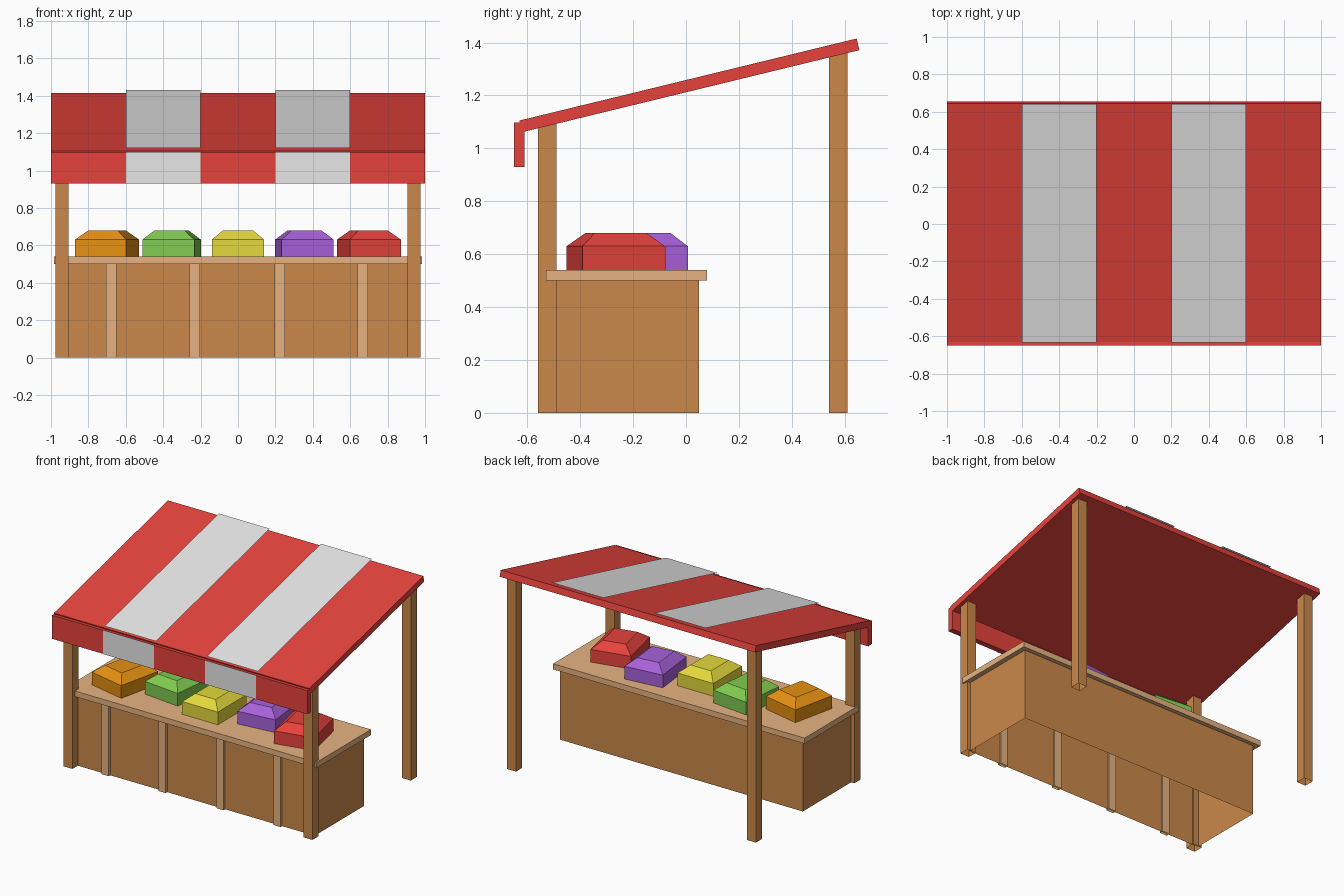
import bpy, bmesh
from math import atan2, cos, sin
from mathutils import Matrix, Vector

cube = bpy.data.objects.get("Cube")
if cube:
    bpy.data.objects.remove(cube, do_unlink=True)


def material(name, *rgb):
    m = bpy.data.materials.new(name)
    m.use_nodes = True
    m.diffuse_color = (*rgb, 1)
    m.node_tree.nodes["Principled BSDF"].inputs["Base Color"].default_value = (*rgb, 1)
    return m


wood = material("brown wood", 0.6, 0.25, 0.07)
pale_wood = material("pale wood", 0.8, 0.45, 0.22)
red = material("red", 0.8, 0.055, 0.045)
white = material("off white", 0.8, 0.8, 0.8)
orange = material("orange", 0.8, 0.28, 0.006)
green = material("green", 0.22, 0.6, 0.083)
yellow = material("yellow", 0.78, 0.69, 0.045)
purple = material("purple", 0.39, 0.12, 0.7)


def finish(name, bm, mat, matrix=Matrix()):
    mesh = bpy.data.meshes.new(name)
    bm.to_mesh(mesh)
    bm.free()
    mesh.materials.append(mat)
    obj = bpy.data.objects.new(name, mesh)
    obj.matrix_world = matrix
    bpy.context.collection.objects.link(obj)
    return obj


def box_mesh(low, high, open_bottom=False):
    low, high = Vector(low), Vector(high)
    bm = bmesh.new()
    bmesh.ops.create_cube(bm, size=1, matrix=Matrix.Translation((low + high) / 2)
                          @ Matrix.Diagonal((*(high - low), 1)))
    bm.normal_update()
    if open_bottom:
        base = [f for f in bm.faces if f.normal.z < -0.9]
        bmesh.ops.delete(bm, geom=base, context='FACES_ONLY')
    return bm


def box(name, mat, low, high, open_bottom=False, matrix=Matrix()):
    return finish(name, box_mesh(low, high, open_bottom), mat, matrix)


def sheet(name, mat, corners, matrix=Matrix()):
    bm = bmesh.new()
    bm.faces.new([bm.verts.new(c) for c in corners])
    return finish(name, bm, mat, matrix)


# Counter: hollow body, overhanging top and front slats
box("counter_body", wood, (-0.95, -0.5, 0), (0.95, 0.05, 0.5), True)
box("counter_top", pale_wood, (-0.985, -0.53, 0.5), (0.985, 0.08, 0.54))
for i, x in enumerate((-0.678, -0.232, 0.222, 0.668)):
    box(f"front_slat_{i + 1}", pale_wood, (x - 0.028, -0.518, 0), (x + 0.028, -0.49, 0.5), True)

# Four posts
for side, x in (("right", -0.94), ("left", 0.94)):
    for end, y, top in (("front", -0.525, 1.1), ("back", 0.575, 1.36)):
        box(f"{end}_{side}_post", wood, (x - 0.035, y - 0.035, 0), (x + 0.035, y + 0.035, top), True)

# Sloping roof, its origin at the middle of the upper surface
length, slope = 0.656, atan2(0.31, 1.275)
roof_frame = Matrix.Translation((0, 0.0075, 1.26)) @ Matrix.Rotation(slope, 4, 'X')
box("roof", red, (-1, -length, -0.045), (1, length, 0), matrix=roof_frame)
box("valance", red, (-1, -0.65, 0.93), (1, -0.61, 1.097))

# Pale stripes on roof and valance
for side, x in (("right", -0.4), ("left", 0.4)):
    a, b = x - 0.2, x + 0.2
    sheet(f"roof_stripe_{side}", white,
          [(a, -length, 0.016), (b, -length, 0.016), (b, length, 0.016), (a, length, 0.016)], roof_frame)
    sheet(f"valance_stripe_{side}", white,
          [(a, -0.653, 0.93), (b, -0.653, 0.93), (b, -0.653, 1.1), (a, -0.653, 1.1)])


# Produce piles: a box with a tapered upper part
def produce(name, mat, x, y, turn):
    bm = box_mesh((-0.14, -0.16, 0), (0.14, 0.16, 0.09))
    top = [f for f in bm.faces if f.normal.z > 0.9]
    cap = bmesh.ops.extrude_face_region(bm, geom=top)["geom"]
    bmesh.ops.delete(bm, geom=top, context='FACES_ONLY')
    for v in (g for g in cap if isinstance(g, bmesh.types.BMVert)):
        v.co.x *= 0.08 / 0.14
        v.co.y *= 0.1 / 0.16
        v.co.z += 0.05
    bmesh.ops.recalc_face_normals(bm, faces=bm.faces)
    finish(name, bm, mat, Matrix.Translation((x, y, 0.54)) @ Matrix.Rotation(turn, 4, 'Z'))


produce("orange_produce", orange, -0.7, -0.265, -0.22)
produce("green_produce", green, -0.355, -0.167, -0.11)
produce("yellow_produce", yellow, 0, -0.265, 0)
produce("purple_produce", purple, 0.355, -0.167, 0.11)
produce("red_produce", red, 0.7, -0.265, 0.22)
